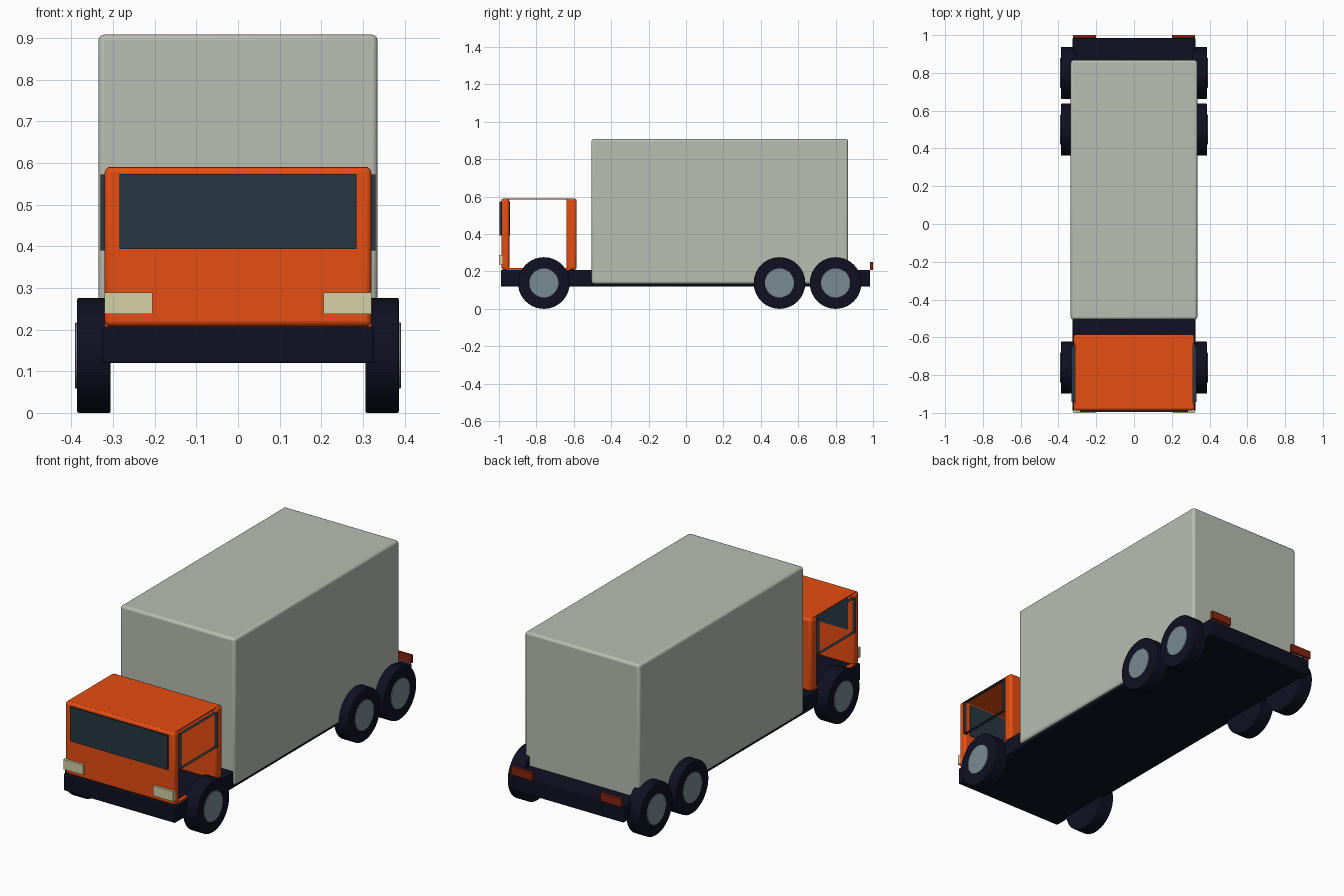
import bpy
import bmesh
import math
from mathutils import Matrix

cube = bpy.data.objects.get("Cube")
if cube:
    bpy.data.objects.remove(cube, do_unlink=True)


def material(name, rgb):
    m = bpy.data.materials.new(name)
    m.use_nodes = True
    m.diffuse_color = (*rgb, 1)
    m.node_tree.nodes["Principled BSDF"].inputs["Base Color"].default_value = (*rgb, 1)
    return m


orange = material("orange_paint", (0.80, 0.075, 0.006))
grey = material("cargo_grey", (0.48, 0.51, 0.44))
navy = material("dark_navy", (0.005, 0.005, 0.016))
slate = material("window_slate", (0.02, 0.038, 0.055))
steel = material("hub_steel", (0.19, 0.26, 0.29))
cream = material("headlight_cream", (0.66, 0.64, 0.38))
red = material("tail_light_red", (0.24, 0.018, 0.005))


def finish(name, bm, mat, bevel=0):
    mesh = bpy.data.meshes.new(name)
    bm.to_mesh(mesh)
    bm.free()
    mesh.materials.append(mat)
    obj = bpy.data.objects.new(name, mesh)
    bpy.context.collection.objects.link(obj)
    if bevel:
        mod = obj.modifiers.new("soft_edges", "BEVEL")
        mod.width = bevel
        mod.segments = 3
    bpy.ops.object.select_all(action="DESELECT")
    obj.select_set(True)
    bpy.context.view_layer.objects.active = obj
    bpy.ops.object.shade_smooth_by_angle(angle=math.radians(35))
    return obj


def box(name, x, y, z, mat, bevel=0, open_sides=False):
    """Box from (min, max) pairs; open_sides leaves out the two x faces."""
    bm = bmesh.new()
    bmesh.ops.create_cube(bm, size=1)
    for v in bm.verts:
        v.co = [r[0] if c < 0 else r[1] for r, c in zip((x, y, z), v.co)]
    if open_sides:
        bm.normal_update()
        sides = [f for f in bm.faces if abs(f.normal.x) > 0.9]
        bmesh.ops.delete(bm, geom=sides, context="FACES_ONLY")
    return finish(name, bm, mat, bevel)


def disc(name, x, y, z, radius, width, mat, bevel=0):
    bm = bmesh.new()
    turn = Matrix.Translation((x, y, z)) @ Matrix.Rotation(math.pi / 2, 4, "Y")
    bmesh.ops.create_cone(bm, cap_ends=True, segments=40, radius1=radius,
                          radius2=radius, depth=width, matrix=turn)
    return finish(name, bm, mat, bevel)


# Chassis and cargo body
box("chassis", (-0.325, 0.325), (-0.99, 0.985), (0.12, 0.208), navy, 0.004)
box("cargo_box", (-0.335, 0.335), (-0.505, 0.867), (0.133, 0.908), grey, 0.013)

# Open-sided cab: front wall, rear wall, thin roof
box("cab_front_wall", (-0.32, 0.32), (-0.987, -0.945), (0.208, 0.59), orange, 0.013)
box("cab_rear_wall", (-0.32, 0.32), (-0.64, -0.585), (0.208, 0.59), orange, 0.013)
box("cab_roof", (-0.312, 0.312), (-0.975, -0.6), (0.585, 0.59), orange)
box("windscreen", (-0.285, 0.285), (-0.996, -0.942), (0.393, 0.574), slate)

# Parts mirrored left and right
for side, s in (("left", 1), ("right", -1)):
    def span(a, b):
        return tuple(sorted((a * s, b * s)))

    box(side + "_door_sill", span(0.30, 0.32), (-0.96, -0.62), (0.205, 0.218), orange)
    box(side + "_window_frame", span(0.312, 0.33), (-0.943, -0.642), (0.39, 0.572),
        slate, open_sides=True)
    box(side + "_headlight", span(0.205, 0.32), (-1.0, -0.98), (0.237, 0.289), cream)
    box(side + "_tail_light", span(0.2, 0.322), (0.984, 1.0), (0.208, 0.25), red)
    for place, y in (("front", -0.76), ("middle", 0.5), ("rear", 0.8)):
        disc(f"{side}_{place}_tyre", s * 0.346, y, 0.138, 0.138, 0.08, navy, 0.004)
        disc(f"{side}_{place}_hub", s * 0.35, y, 0.138, 0.079, 0.082, steel, 0.002)
